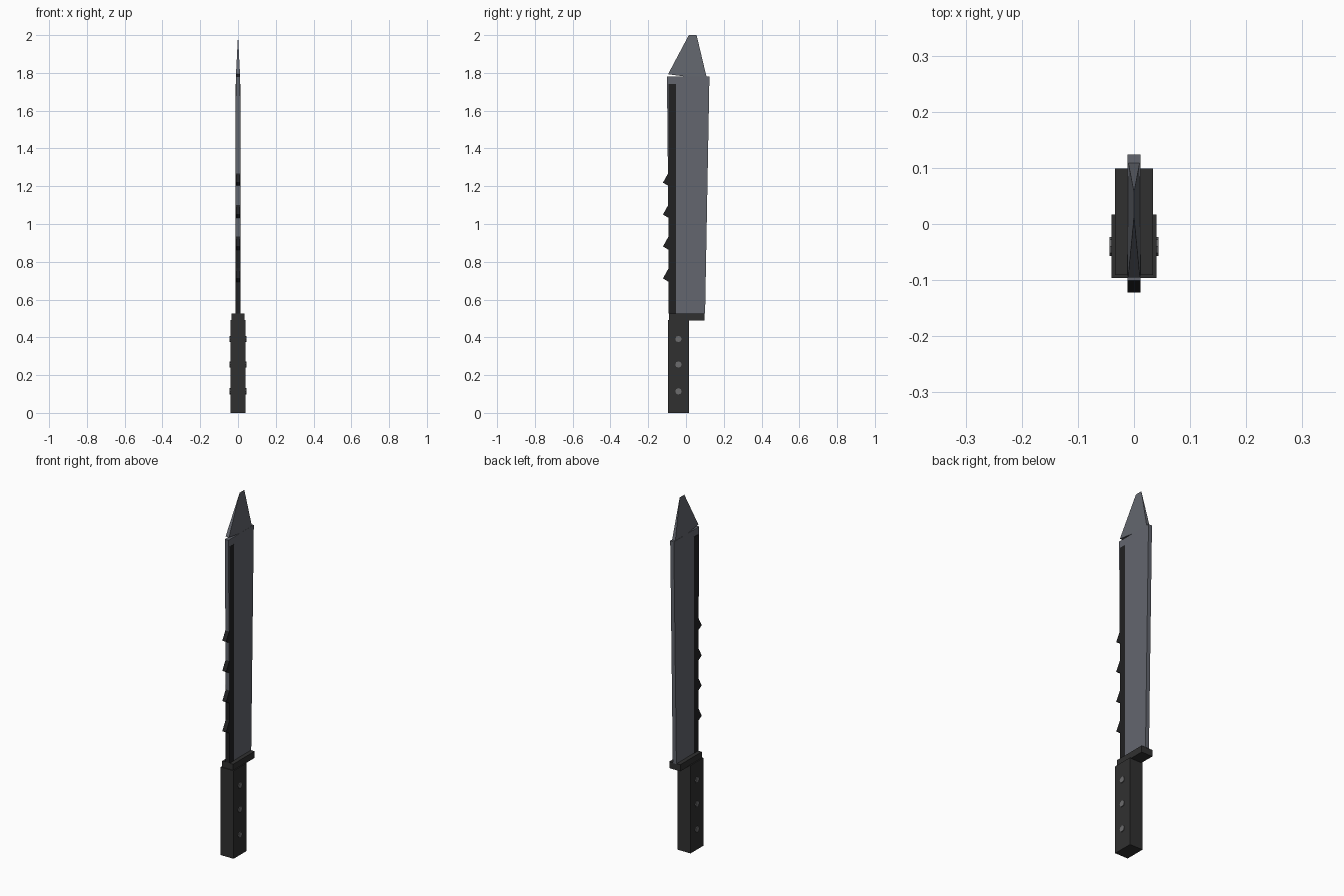
import bpy
import bmesh
from math import pi
from mathutils import Matrix

cube = bpy.data.objects.get("Cube")
if cube:
    bpy.data.objects.remove(cube, do_unlink=True)


def material(name, rgb):
    m = bpy.data.materials.new(name)
    m.use_nodes = True
    m.diffuse_color = (*rgb, 1)
    m.node_tree.nodes["Principled BSDF"].inputs["Base Color"].default_value = (*rgb, 1)
    return m


STEEL = material("blue grey steel", (0.125, 0.133, 0.156))
GRIP = material("charcoal grip", (0.03, 0.03, 0.03))
BLACK = material("black trim", (0.015, 0.015, 0.016))
RIVET = material("rivet grey", (0.15, 0.15, 0.155))


def finish(name, bm, mat):
    bmesh.ops.recalc_face_normals(bm, faces=bm.faces)
    mesh = bpy.data.meshes.new(name)
    bm.to_mesh(mesh)
    bm.free()
    mesh.materials.append(mat)
    obj = bpy.data.objects.new(name, mesh)
    bpy.context.collection.objects.link(obj)
    return obj


def slab(name, profile, half, mat):
    """Extrude a (y, z) side profile across x; half(z) gives the half thickness."""
    bm = bmesh.new()
    sides = [[bm.verts.new((s * half(z), y, z)) for y, z in profile] for s in (-1, 1)]
    for side in sides:
        bm.faces.new(side)
    n = len(profile)
    for i in range(n):
        j = (i + 1) % n
        bm.faces.new((sides[0][i], sides[0][j], sides[1][j], sides[1][i]))
    # Collapse any knife edge
    bmesh.ops.remove_doubles(bm, verts=bm.verts, dist=0.0001)
    return finish(name, bm, mat)


def box(name, y0, y1, z0, z1, half, mat):
    return slab(name, [(y0, z0), (y1, z0), (y1, z1), (y0, z1)], lambda z: half, mat)


# Handle and hand guard
box("handle", -0.096, 0.017, 0, 0.493, 0.04, GRIP)
box("guard", -0.091, 0.099, 0.49, 0.527, 0.034, GRIP)

# Blade, slightly wider toward the top
slab("blade", [(-0.088, 0.525), (0.101, 0.525), (0.124, 1.78), (-0.101, 1.78)],
     lambda z: 0.0112, STEEL)

# Tip, thinning to a sharp top edge, with a small gap under its front corner
slab("blade_tip", [(-0.095, 1.793), (0.112, 1.765), (0.056, 2.0), (0.015, 2.0)],
     lambda z: 0.0108 * min(1, (2.0 - z) / 0.21), STEEL)

# Dark spine strip with four saw teeth
box("spine_strip", -0.092, -0.054, 0.527, 1.74, 0.0128, BLACK)
for i in range(4):
    z = 0.70 + 0.169 * i
    slab(f"saw_tooth_{i + 1}",
         [(-0.122, z + 0.012), (-0.085, z - 0.01), (-0.07, z + 0.04), (-0.088, z + 0.073)],
         lambda z: 0.0118, BLACK)

# Rivets passing through the handle
for i, z in enumerate((0.114, 0.256, 0.391)):
    bm = bmesh.new()
    place = Matrix.Translation((0, -0.04, z)) @ Matrix.Rotation(pi / 2, 4, "Y")
    bmesh.ops.create_cone(bm, cap_ends=True, segments=8, radius1=0.017,
                          radius2=0.017, depth=0.088, matrix=place)
    finish(f"rivet_{i + 1}", bm, RIVET)
